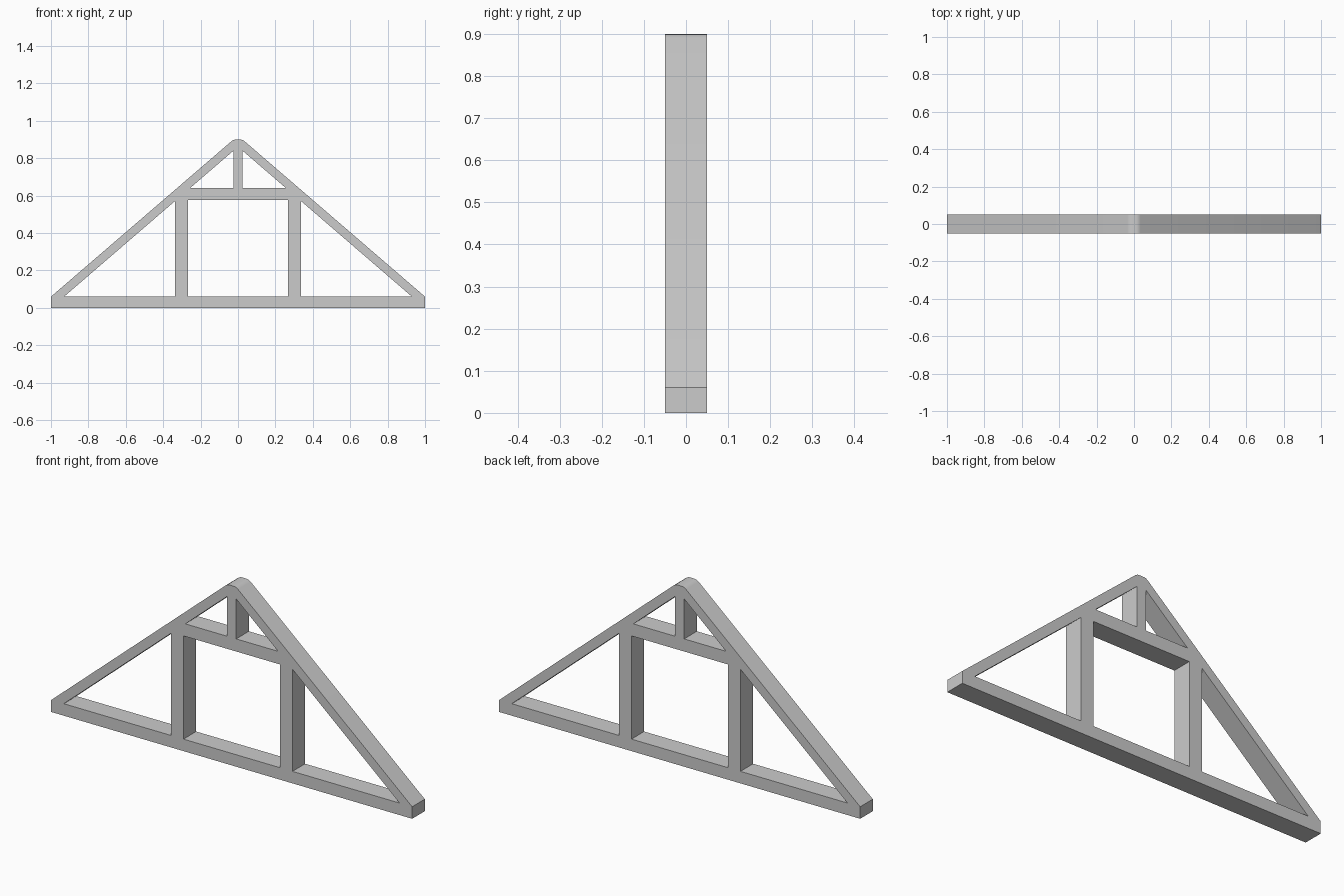
import bpy, bmesh
from math import radians

if "Cube" in bpy.data.objects:
    bpy.data.objects.remove(bpy.data.objects["Cube"])

DEPTH = 0.10
SLOPE = 0.84 / 0.975              # roof pitch
BEAM_TOP = 0.06
COLLAR_LOW, COLLAR_HIGH = 0.577, 0.64
POST_IN, POST_OUT = 0.267, 0.337
KING = 0.025


def inner_z(x):
    """Height of the rafter underside at x."""
    return BEAM_TOP + (0.93 - abs(x)) * SLOPE


def inner_x(z):
    """Half width between the rafters at height z."""
    return 0.93 - (z - BEAM_TOP) / SLOPE


def extrude_profile(name, points):
    """Extrude a front-view (x, z) outline through the truss depth."""
    bm = bmesh.new()
    face = bm.faces.new([bm.verts.new((x, -DEPTH / 2, z)) for x, z in points])
    result = bmesh.ops.extrude_face_region(bm, geom=[face])
    verts = [v for v in result["geom"] if isinstance(v, bmesh.types.BMVert)]
    bmesh.ops.translate(bm, verts=verts, vec=(0, DEPTH, 0))
    bmesh.ops.recalc_face_normals(bm, faces=bm.faces)
    mesh = bpy.data.meshes.new(name)
    bm.to_mesh(mesh)
    bm.free()
    obj = bpy.data.objects.new(name, mesh)
    bpy.context.collection.objects.link(obj)
    return obj


def mirrored(half):
    """Complete a left-to-centre outline with its mirrored right side."""
    return half + [(-x, z) for x, z in reversed(half)]


# Bottom beam
extrude_profile("bottom_beam", mirrored([(-1, BEAM_TOP), (-1, 0)]))

# Pair of rafters with a slightly softened ridge
outer = [(-1, BEAM_TOP), (-0.035, 0.891), (-0.024, 0.898), (-0.014, 0.9)]
outline = mirrored(outer) + [(0.93, BEAM_TOP), (0, inner_z(0)), (-0.93, BEAM_TOP)]
rafters = extrude_profile("rafters", outline)
bpy.context.view_layer.objects.active = rafters
rafters.select_set(True)
bpy.ops.object.shade_smooth_by_angle(angle=radians(30))

# Collar beam, mitred to the rafters
extrude_profile("collar_beam", mirrored([(-inner_x(COLLAR_HIGH), COLLAR_HIGH),
                                         (-inner_x(COLLAR_LOW), COLLAR_LOW)]))

# Short king post under the ridge
extrude_profile("king_post", [(-KING, COLLAR_HIGH), (KING, COLLAR_HIGH),
                              (KING, inner_z(KING)), (0, inner_z(0)),
                              (-KING, inner_z(KING))])

# Side posts, cut to the rafter pitch
for side, s in (("left", -1), ("right", 1)):
    extrude_profile(side + "_post", [(s * POST_IN, BEAM_TOP), (s * POST_OUT, BEAM_TOP),
                                     (s * POST_OUT, inner_z(POST_OUT)),
                                     (s * inner_x(COLLAR_LOW), COLLAR_LOW),
                                     (s * POST_IN, COLLAR_LOW)])
